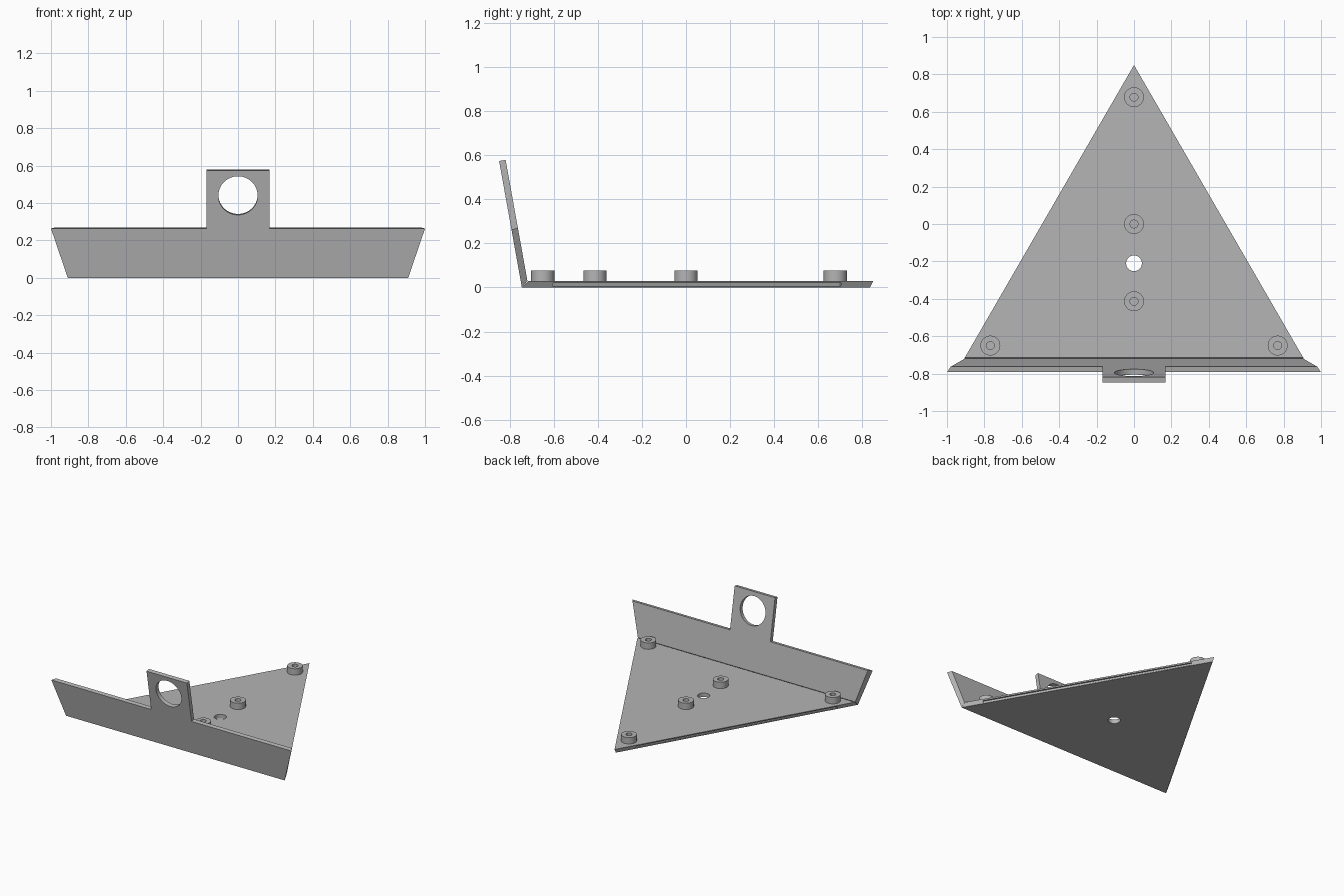
import bpy, bmesh, math
from mathutils import Vector

cube = bpy.data.objects.get("Cube")
if cube:
    bpy.data.objects.remove(cube, do_unlink=True)

grey = bpy.data.materials.new("plain_grey")
grey.use_nodes = True
colour = (0.46, 0.46, 0.46, 1)
grey.diffuse_color = colour
grey.node_tree.nodes["Principled BSDF"].inputs["Base Color"].default_value = colour

T = 0.03                    # sheet thickness
TILT = math.radians(10.2)   # backward lean of the wall
FRONT = -0.745              # bottom front edge


def finish(name, bm):
    bmesh.ops.recalc_face_normals(bm, faces=bm.faces)
    mesh = bpy.data.meshes.new(name)
    bm.to_mesh(mesh)
    bm.free()
    mesh.materials.append(grey)
    ob = bpy.data.objects.new(name, mesh)
    bpy.context.collection.objects.link(ob)
    return ob


def loft(name, loop_a, loop_b):
    """Closed solid between two matching outlines."""
    bm = bmesh.new()
    a = [bm.verts.new(p) for p in loop_a]
    b = [bm.verts.new(p) for p in loop_b]
    bm.faces.new(a)
    bm.faces.new(b[::-1])
    for i in range(len(a)):
        j = (i + 1) % len(a)
        bm.faces.new((a[i], a[j], b[j], b[i]))
    return finish(name, bm)


def activate(ob):
    bpy.ops.object.select_all(action='DESELECT')
    ob.select_set(True)
    bpy.context.view_layer.objects.active = ob


def cut(ob, cutter):
    cutter.hide_render = True
    mod = ob.modifiers.new("cut", 'BOOLEAN')
    mod.operation, mod.solver, mod.object = 'DIFFERENCE', 'EXACT', cutter
    activate(ob)
    bpy.ops.object.modifier_apply(modifier=mod.name)
    bpy.data.objects.remove(cutter, do_unlink=True)


def cylinder_cutter(radius, loc, rot_x=0.0):
    bpy.ops.mesh.primitive_cylinder_add(vertices=64, radius=radius, depth=0.3,
                                        location=loc, rotation=(rot_x, 0, 0))
    ob = bpy.context.object
    ob.data.materials.append(grey)
    return ob


def smooth(ob):
    activate(ob)
    bpy.ops.object.shade_smooth_by_angle(angle=math.radians(30))


# Triangular base plate with bevelled rim
plate = loft("base_plate",
             [(-0.91, FRONT, 0), (0.91, FRONT, 0), (0, 0.835, 0)],
             [(-0.905, -0.715, T), (0.905, -0.715, T), (0, 0.85, T)])

# Shallow slot along each slanted side of the plate
for side in (-1, 1):
    bpy.ops.mesh.primitive_cube_add(size=1, location=(side * 0.458, 0.05, 0.013),
                                    rotation=(0, 0, side * math.radians(30)))
    slot = bpy.context.object
    slot.scale = (0.022, 1.513, 0.015)
    slot.data.materials.append(grey)
    bpy.context.view_layer.update()
    cut(plate, slot)

# Drain hole through the plate
cut(plate, cylinder_cutter(0.042, (0, -0.21, 0)))
smooth(plate)

# Leaning front wall with a square tab
normal = Vector((0, math.cos(TILT), math.sin(TILT)))
slope = Vector((0, -math.sin(TILT), math.cos(TILT)))


def on_wall(x, s, depth=0.0):
    return Vector((x, FRONT, 0)) + slope * s + normal * depth


def wall_outline(foot, foot_s, end, depth):
    half = [(foot, foot_s), (end, 0.268), (0.168, 0.268), (0.168, 0.583)]
    full = half + [(-x, s) for x, s in reversed(half)]
    return [on_wall(x, s, depth) for x, s in full]


wall = loft("front_wall", wall_outline(0.91, 0, 1.0, 0),
            wall_outline(0.905, 0.025, 0.98, T))
cut(wall, cylinder_cutter(0.105, on_wall(0, 0.447, T / 2), TILT + math.pi / 2))
smooth(wall)

# Round standoffs with blind bores, spun from a half profile
profile = [(0.053, T - 0.002), (0.053, 0.078), (0.021, 0.078), (0.021, T + 0.002), (0, T + 0.002)]
spots = {"rear": (0, 0.678), "centre": (0, 0), "front": (0, -0.413),
         "left": (0.768, -0.65), "right": (-0.768, -0.65)}
for name, (x, y) in spots.items():
    bm = bmesh.new()
    verts = [bm.verts.new((r, 0, z)) for r, z in profile]
    edges = [bm.edges.new(pair) for pair in zip(verts, verts[1:])]
    bmesh.ops.spin(bm, geom=verts + edges, cent=(0, 0, 0), axis=(0, 0, 1),
                   angle=math.tau, steps=48, use_merge=True)
    bmesh.ops.remove_doubles(bm, verts=bm.verts, dist=0.0002)
    post = finish(name + "_standoff", bm)
    # Open underside sits in the plate; keep the outer skin facing outward
    low = min(post.data.polygons, key=lambda p: -p.center.xy.length)
    if low.normal.xy.dot(low.center.xy) < 0:
        post.data.flip_normals()
    post.location = (x, y, 0)
    smooth(post)
